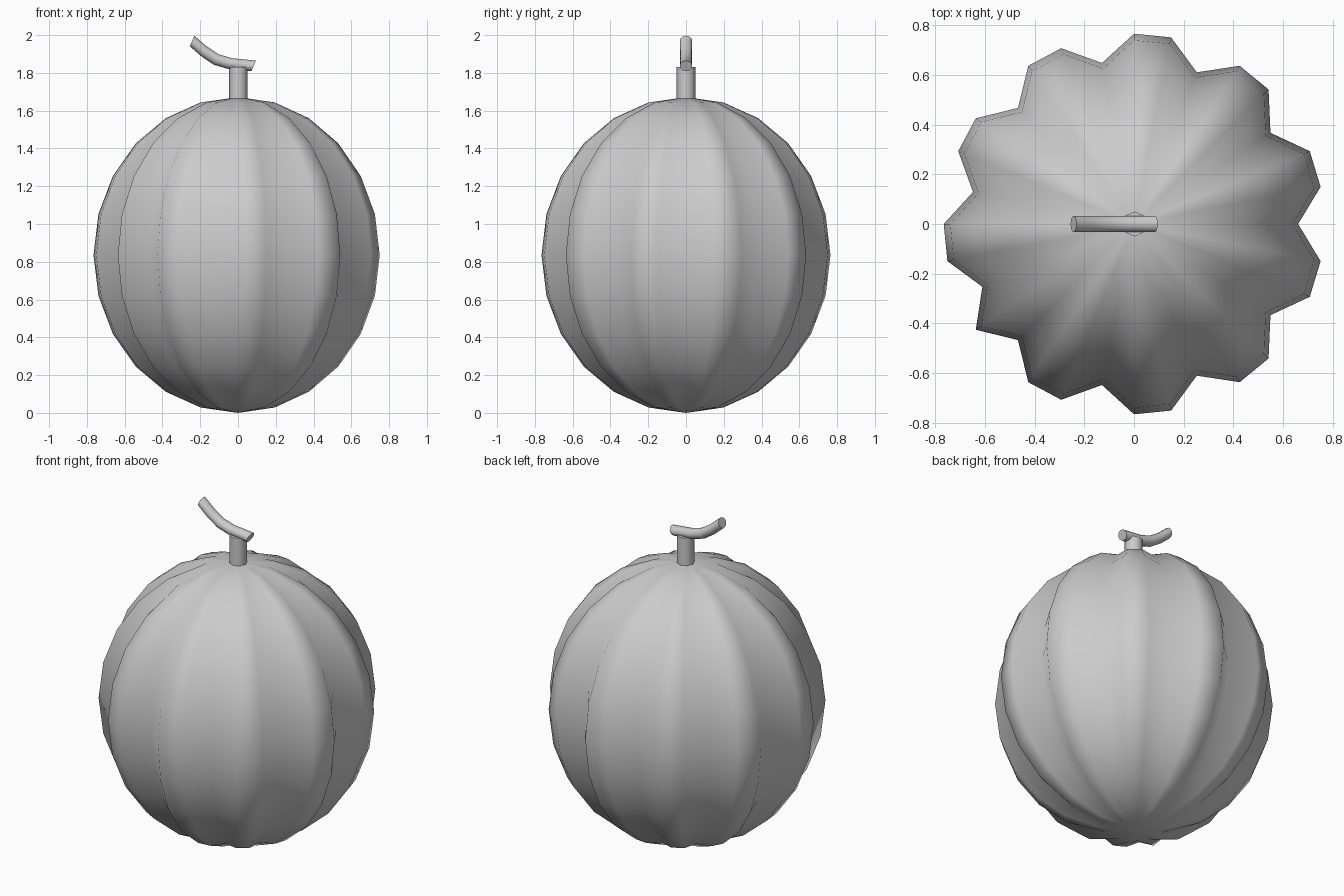
import bpy, bmesh, math
from mathutils import Vector

cube = bpy.data.objects.get("Cube")
if cube:
    bpy.data.objects.remove(cube, do_unlink=True)

GREY = (0.6, 0.6, 0.6, 1.0)
mat = bpy.data.materials.new("plain grey")
mat.use_nodes = True
mat.diffuse_color = GREY
mat.node_tree.nodes["Principled BSDF"].inputs["Base Color"].default_value = GREY


def finish(bm, name, angle):
    """Turn a bmesh into a smooth shaded object."""
    bmesh.ops.recalc_face_normals(bm, faces=bm.faces)
    mesh = bpy.data.meshes.new(name)
    bm.to_mesh(mesh)
    bm.free()
    mesh.materials.append(mat)
    obj = bpy.data.objects.new(name, mesh)
    bpy.context.collection.objects.link(obj)
    bpy.ops.object.select_all(action='DESELECT')
    obj.select_set(True)
    bpy.context.view_layer.objects.active = obj
    if angle is None:
        bpy.ops.object.shade_smooth()
    else:
        bpy.ops.object.shade_smooth_by_angle(angle=math.radians(angle))
    return obj


def loft(centres, u, v, sides):
    """Tube of equal rings, spanned by u and v, through the centres."""
    bm = bmesh.new()
    turns = [2 * math.pi * i / sides for i in range(sides)]
    rings = [[bm.verts.new(Vector(c) + u * math.cos(t) + v * math.sin(t))
              for t in turns] for c in centres]
    for a, b in zip(rings, rings[1:]):
        for i in range(sides):
            j = (i + 1) % sides
            bm.faces.new((a[i], a[j], b[j], b[i]))
    bm.faces.new(rings[0])
    bm.faces.new(rings[-1])
    return bm


# Ribbed body: a sphere whose every third meridian is pulled in as a groove
SEGMENTS, HALF_HEIGHT = 32, 0.836
RIDGE, GROOVE = 0.765, 0.66
grooves = set(range(0, 19, 3)) | set(range(20, SEGMENTS, 3))
bm = bmesh.new()
bmesh.ops.create_uvsphere(bm, u_segments=SEGMENTS, v_segments=12, radius=1)
for vert in bm.verts:
    x, y, z = vert.co
    meridian = round(math.atan2(y, x) / math.tau * SEGMENTS) % SEGMENTS
    r = GROOVE if meridian in grooves else RIDGE
    vert.co = (x * r, y * r, (z + 1) * HALF_HEIGHT)
finish(bm, "ribbed_body", None)

# Upright stem
bm = loft([(0.002, 0, 1.62), (0.002, 0, 1.832)],
          Vector((0.049, 0, 0)), Vector((0, 0.05, 0)), 8)
finish(bm, "stem", 50)

# Bent twig on top, its rings all tilted the same way
path = [(-0.243, 1.969), (-0.18, 1.914), (-0.115, 1.871),
        (-0.045, 1.85), (0.083, 1.837)]
bm = loft([(x, 0, z) for x, z in path],
          Vector((0.012, 0, 0.028)), Vector((0, 0.033, 0)), 12)
finish(bm, "bent_twig", 50)
